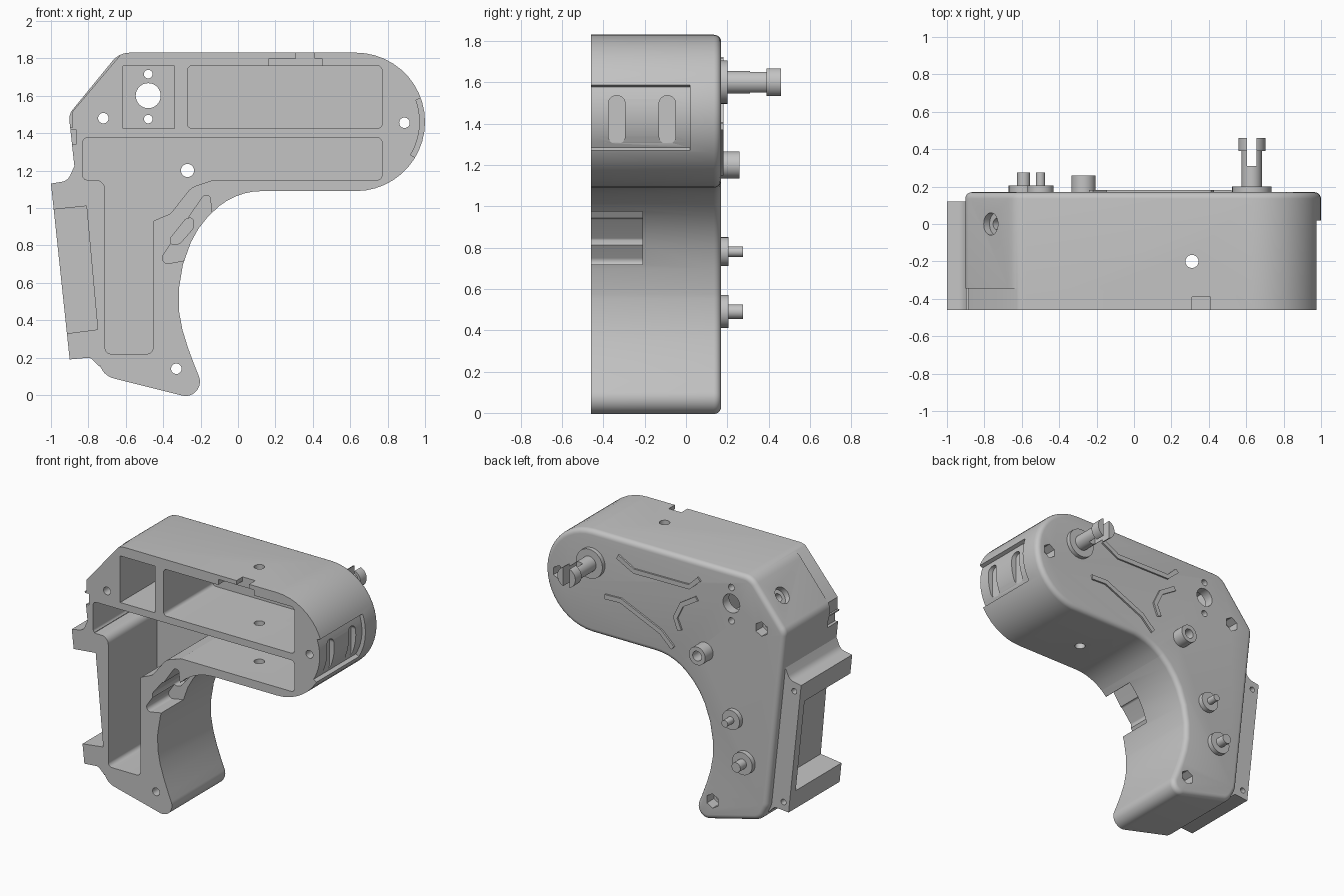
import bpy, bmesh, math
from mathutils import Vector, Matrix

if "Cube" in bpy.data.objects:
    bpy.data.objects.remove(bpy.data.objects["Cube"])

grey = bpy.data.materials.new("matte grey")
grey.use_nodes = True
grey.diffuse_color = (0.55, 0.55, 0.55, 1)
grey.node_tree.nodes["Principled BSDF"].inputs["Base Color"].default_value = (0.55, 0.55, 0.55, 1)

FRONT, BACK, FLOOR = -0.46, 0.17, 0.10
OUT = FRONT - 0.1


def finish(name, bm):
    bmesh.ops.recalc_face_normals(bm, faces=bm.faces)
    mesh = bpy.data.meshes.new(name)
    bm.to_mesh(mesh)
    bm.free()
    ob = bpy.data.objects.new(name, mesh)
    bpy.context.collection.objects.link(ob)
    mesh.materials.append(grey)
    return ob


def rounded(points):
    """Outline from (x, z, corner radius); oversized radii blend neighbours."""
    out = []
    for i, (x, z, r) in enumerate(points):
        p = Vector((x, z))
        if r == 0:
            out.append(p)
            continue
        a = Vector(points[i - 1][:2]) - p
        b = Vector(points[(i + 1) % len(points)][:2]) - p
        half = a.angle(b) / 2
        t = min(r / math.tan(half), a.length / 2, b.length / 2)
        a.normalize()
        b.normalize()
        radius = t * math.tan(half)
        c = p + (a + b).normalized() * (t / math.cos(half))
        u, v = (p + a * t - c) / radius, (p + b * t - c) / radius
        sweep = math.pi - 2 * half
        n = max(2, round(sweep / math.radians(8)))
        for k in range(n + 1):
            f = sweep * k / n
            out.append(c + (u * math.sin(sweep - f) + v * math.sin(f)) * (radius / math.sin(sweep)))
    return [p for i, p in enumerate(out) if (p - out[i - 1]).length > 0.0015]


def prism(name, outline, y0, y1, bevel=0):
    """Solid between y0 and y1, optionally with a rounded rim at y1."""
    bm = bmesh.new()
    near = [bm.verts.new((p[0], y0, p[1])) for p in outline]
    far = [bm.verts.new((p[0], y1, p[1])) for p in outline]
    bm.faces.new(near)
    bm.faces.new(far[::-1])
    for i in range(len(near)):
        bm.faces.new((near[i - 1], far[i - 1], far[i], near[i]))
    bmesh.ops.recalc_face_normals(bm, faces=bm.faces)
    if bevel:
        rim = [bm.edges.get((far[i - 1], far[i])) for i in range(len(far))]
        bmesh.ops.bevel(bm, geom=rim, offset=bevel, segments=5, profile=0.5, affect='EDGES')
    return finish(name, bm)


def box(x0, x1, z0, z1, y0, y1, r=0, name="cutter"):
    corners = [(x0, z0, r), (x1, z0, r), (x1, z1, r), (x0, z1, r)]
    return prism(name, rounded(corners), y0, y1)


def rod(p0, p1, r, name="cutter", sides=32):
    p0, p1 = Vector(p0), Vector(p1)
    d = p1 - p0
    m = Matrix.Translation((p0 + p1) / 2) @ d.to_track_quat('Z', 'Y').to_matrix().to_4x4()
    bm = bmesh.new()
    bmesh.ops.create_cone(bm, cap_ends=True, segments=sides, radius1=r, radius2=r, depth=d.length, matrix=m)
    return finish(name, bm)


def peg(x, z, r, y0, y1, name="cutter", sides=32):
    return rod((x, y0, z), (x, y1, z), r, name, sides)


def combine(target, other, operation='DIFFERENCE'):
    mod = target.modifiers.new("boolean", 'BOOLEAN')
    mod.operation, mod.solver, mod.object = operation, 'EXACT', other
    bpy.context.view_layer.objects.active = target
    bpy.ops.object.modifier_apply(modifier=mod.name)
    bpy.data.objects.remove(other)


# Main shell: rounded nose, swept handle, slanted rear
shell = prism("housing_shell", rounded([
    (1, 1.83, 0.37), (1, 1.09, 0.37), (0, 1.09, 9), (-0.2, 0.93, 9), (-0.305, 0.70, 9),
    (-0.325, 0.45, 9), (-0.27, 0.25, 9), (-0.152, -0.04, 0.077), (-0.71, 0.10, 0.1),
    (-0.765, 0.21, 0.1), (-0.905, 1.5, 0.08), (-0.635, 1.83, 0.12)]),
    FRONT, BACK, 0.035)

# Rear mounting plate with its two ears
combine(shell, prism("rear_mount", rounded([
    (-1, 1.13, 0), (-0.91, 1.145, 0.06), (-0.872, 1.23, 0), (-0.85, 1.23, 0),
    (-0.74, 0.15, 0), (-0.79, 0.2, 0.03), (-0.9, 0.19, 0)]), FRONT, 0.12), 'UNION')
cuts = [prism("cutter", [(-1.1, 0.98), (-0.81, 1.01), (-0.75, 0.35), (-1.1, 0.305)], OUT, 0.06)]
cuts += [peg(x, z, 0.02, 0.03, 0.3) for x, z in ((-0.945, 1.075), (-0.86, 0.255))]

# Interior compartments
cuts += [
    box(-0.27, 0.77, 1.425, 1.76, OUT, FLOOR, 0.025),
    box(-0.615, -0.34, 1.425, 1.76, OUT, FLOOR),
    box(-0.83, 0.77, 1.15, 1.375, OUT, FLOOR, 0.025),
    prism("cutter", rounded([
        (-0.71, 0.22, 0.03), (-0.455, 0.22, 0.03), (-0.455, 0.93, 0.02), (-0.36, 0.97, 0.05),
        (-0.25, 1.11, 0.1), (-0.1, 1.16, 0.2), (-0.1, 1.25, 0), (-0.82, 1.25, 0),
        (-0.82, 1.151, 0), (-0.71, 1.151, 0.08)]), OUT, FLOOR - 0.005)]

# Trigger opening and its inner slot
cuts.append(prism("cutter", rounded([
    (-0.44, 0.69, 0.03), (-0.28, 0.72, 0), (-0.1, 0.72, 0), (-0.1, 0.975, 0),
    (-0.14, 0.975, 0), (-0.15, 1.065, 0.015), (-0.185, 1.065, 0.02)]), OUT, -0.21))
cuts.append(prism("cutter", rounded([
    (-0.36, 0.80, 0.02), (-0.31, 0.81, 0.02), (-0.24, 0.89, 0.02),
    (-0.24, 0.95, 0.02), (-0.28, 0.94, 0.02), (-0.36, 0.84, 0.02)]), OUT, -0.12))

# Nose panel recess with two grip slots
arc = [math.radians(-31 + 51 * k / 10) for k in range(11)]
cuts.append(prism("cutter", [(0.63 + r * math.cos(a), 1.46 + r * math.sin(a))
            for r, seq in ((0.342, arc), (0.5, arc[::-1])) for a in seq], OUT, 0.02))
for y in (-0.335, -0.09):
    slot = box(y - 0.04, y + 0.04, 1.30, 1.535, -1.2, -0.935, 0.038)
    slot.data.transform(Matrix.Rotation(math.pi / 2, 4, 'Z'))
    cuts.append(slot)

# Top catch notch, rear notch and the step along the slanted corner
cuts += [
    box(0.165, 0.45, 1.75, 1.80, OUT, -0.39),
    box(0.31, 0.41, 1.78, 1.9, OUT, -0.39),
    box(-1, -0.865, 1.34, 1.42, OUT, -0.34),
    prism("cutter", [(-1, 1.43), (-0.885, 1.43), (-0.885, 1.515), (-0.61, 1.84), (-0.8, 1.9), (-1, 1.9)],
          OUT, -0.345)]

# Screw holes with hexagonal nut pockets at the back
for x, z in ((-0.72, 1.48), (0.89, 1.455), (-0.33, 0.14)):
    cuts += [peg(x, z, 0.028, OUT, 0.3), peg(x, z, 0.052, 0.09, 0.3, sides=6)]
for x, z, r in ((-0.48, 1.6, 0.067), (-0.48, 1.715, 0.023), (-0.48, 1.475, 0.023), (-0.27, 1.2, 0.035)):
    cuts.append(peg(x, z, r, OUT, 0.3))
cuts.append(rod((0.31, -0.2, 1.0), (0.31, -0.2, 1.95), 0.035))

# Counterbored hole in the slanted corner
hole, normal = Vector((-0.765, 0, 1.67)), Vector((-0.77, 0, 0.64))
cuts.append(rod(hole - normal * 0.04, hole + normal * 0.2, 0.06))
cuts.append(rod(hole - normal * 0.3, hole + normal * 0.2, 0.03))
for cutter in cuts:
    combine(shell, cutter)

# Split spool post
peg(0.63, 1.6, 0.105, 0.15, 0.2, "spool_collar")
post = peg(0.63, 1.6, 0.055, 0.16, 0.40, "spool_post")
combine(post, peg(0.63, 1.6, 0.072, 0.39, 0.46), 'UNION')
combine(post, box(0.605, 0.655, 1.4, 1.8, 0.31, 0.6))

# Hollow boss and two stepped pins
boss = peg(-0.27, 1.2, 0.065, 0.15, 0.26, "hollow_boss")
combine(boss, peg(-0.27, 1.2, 0.035, 0.1, 0.4))
for side, x, z, collar, pin in (("lower", -0.59, 0.49, 0.08, 0.035), ("upper", -0.5, 0.78, 0.07, 0.025)):
    peg(x, z, collar, 0.15, 0.205, side + "_pin_collar")
    peg(x, z, pin, 0.16, 0.275, side + "_pin")


# Raised angular trim on the back
def trim(name, path, width=0.017):
    pts = [Vector(p) for p in path]
    left, right = [], []
    for i, p in enumerate(pts):
        d = (pts[min(i + 1, len(pts) - 1)] - pts[max(i - 1, 0)]).normalized()
        n = Vector((-d.y, d.x)) * width
        left.append(p + n)
        right.append(p - n)
    prism(name, left + right[::-1], BACK - 0.01, BACK + 0.012)


trim("upper_trim", [(0.42, 1.70), (0.29, 1.63), (-0.15, 1.635), (-0.23, 1.71)])
trim("lower_trim", [(0.52, 1.385), (0.395, 1.39), (0.075, 1.25), (-0.02, 1.16)])
trim("side_trim", [(-0.21, 1.565), (-0.09, 1.49), (-0.04, 1.385), (-0.075, 1.30)])

# Smooth curves, keep crisp edges
bpy.ops.object.select_all(action='DESELECT')
for ob in bpy.context.scene.objects:
    if ob.type == 'MESH':
        ob.select_set(True)
        bpy.context.view_layer.objects.active = ob
bpy.ops.object.shade_smooth_by_angle(angle=math.radians(30))
